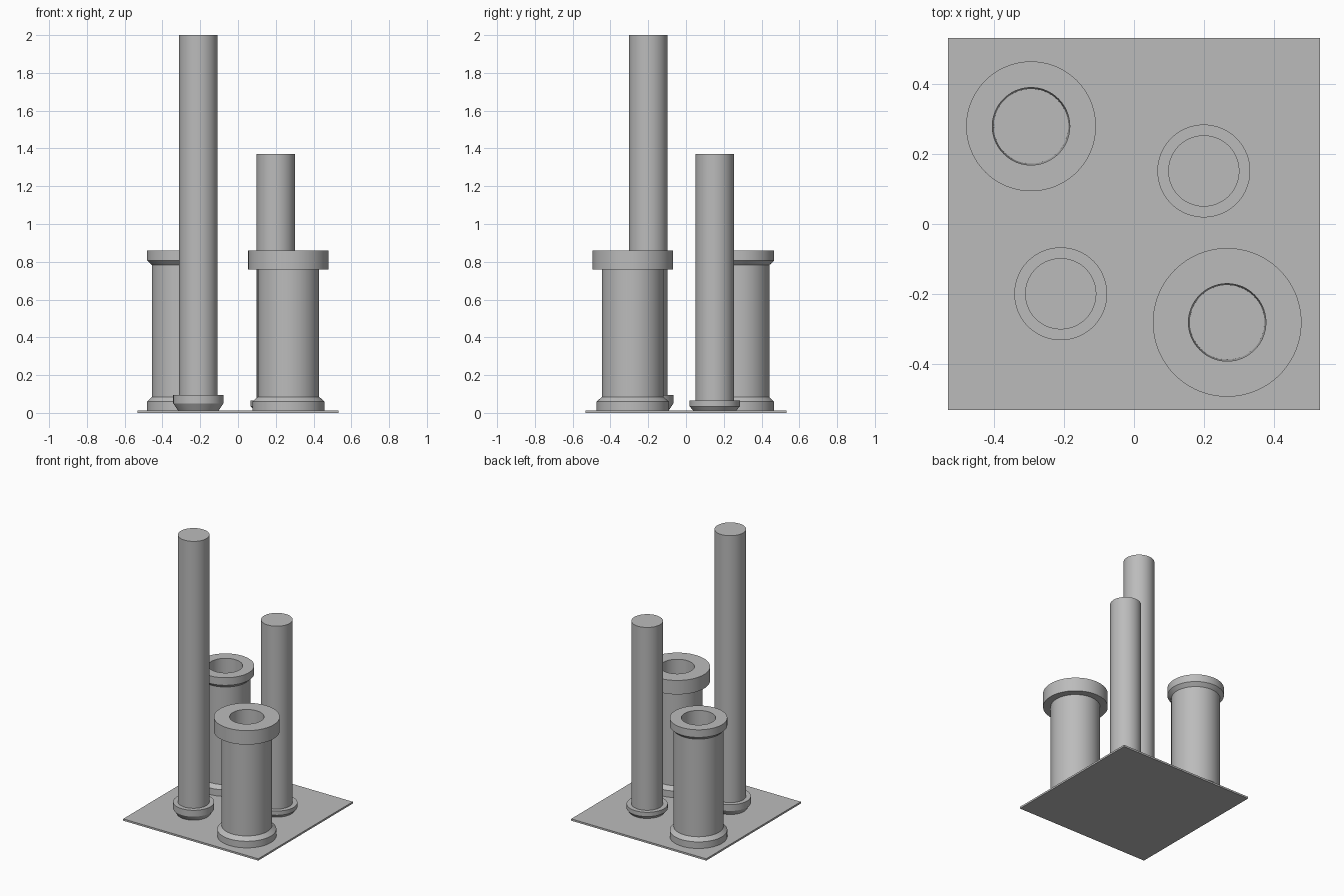
import bpy
import math

default = bpy.data.objects.get("Cube")
if default:
    bpy.data.objects.remove(default, do_unlink=True)

grey = bpy.data.materials.new("plain grey")
grey.use_nodes = True
GREY = (0.5, 0.5, 0.5, 1.0)
grey.diffuse_color = GREY
grey.node_tree.nodes["Principled BSDF"].inputs["Base Color"].default_value = GREY

PLATE = 0.013  # plate thickness
SIDES = 96


def lathe(name, x, y, profile):
    """Revolve (radius, height) points; a point on the axis closes that end."""
    verts, faces, rings = [], [], []
    for r, z in profile:
        count = SIDES if r > 0 else 1
        start = len(verts)
        rings.append([start + i % count for i in range(SIDES)])
        for i in range(count):
            a = 2 * math.pi * i / SIDES
            verts.append((r * math.cos(a), r * math.sin(a), z))
    for low, high in zip(rings, rings[1:]):
        for i in range(SIDES):
            j = (i + 1) % SIDES
            loop = [low[i], low[j], high[j], high[i]]
            faces.append(list(dict.fromkeys(loop)))
    mesh = bpy.data.meshes.new(name)
    mesh.from_pydata(verts, [], faces)
    mesh.materials.append(grey)
    obj = bpy.data.objects.new(name, mesh)
    obj.location = (x, y, 0)
    bpy.context.collection.objects.link(obj)
    bpy.ops.object.select_all(action='DESELECT')
    obj.select_set(True)
    bpy.context.view_layer.objects.active = obj
    bpy.ops.object.shade_smooth_by_angle(angle=math.radians(25))
    return obj


def pin(name, x, y, top, collar_low, collar_top, foot_r):
    """Solid round pin with a collar chamfered underneath."""
    r, collar_r = 0.102, 0.133
    lathe(name, x, y, [(0, PLATE), (foot_r, PLATE), (collar_r, collar_low),
                       (collar_r, collar_top), (r, collar_top),
                       (r, top), (0, top)])


def bushing(name, x, y, body_r, foot_r, head):
    """Hollow sleeve with a chamfered foot and a given head outline."""
    top, hole_top, hole_low = 0.86, 0.111, 0.107
    foot = [(0, PLATE), (foot_r, PLATE), (foot_r, 0.06), (body_r, 0.085)]
    bore = [(hole_top, top), (hole_low, PLATE + 0.002), (0, PLATE + 0.002)]
    lathe(name, x, y, foot + head + bore)


# Base plate
bpy.ops.mesh.primitive_cube_add(size=1, location=(0, 0, PLATE / 2))
plate = bpy.context.object
plate.name = "base_plate"
plate.scale = (1.066, 1.066, PLATE)
plate.data.materials.append(grey)

# Pins
pin("tall_pin", -0.21, -0.20, 2.0, 0.05, 0.095, 0.108)
pin("short_pin", 0.20, 0.152, 1.37, 0.035, 0.065, 0.115)

# Bushings: one with a chamfered lip, one with a thick flange
bushing("lipped_bushing", -0.295, 0.28, 0.161, 0.186,
        [(0.161, 0.782), (0.186, 0.806), (0.186, 0.86)])
bushing("flanged_bushing", 0.267, -0.282, 0.163, 0.191,
        [(0.163, 0.76), (0.213, 0.76), (0.213, 0.86)])
